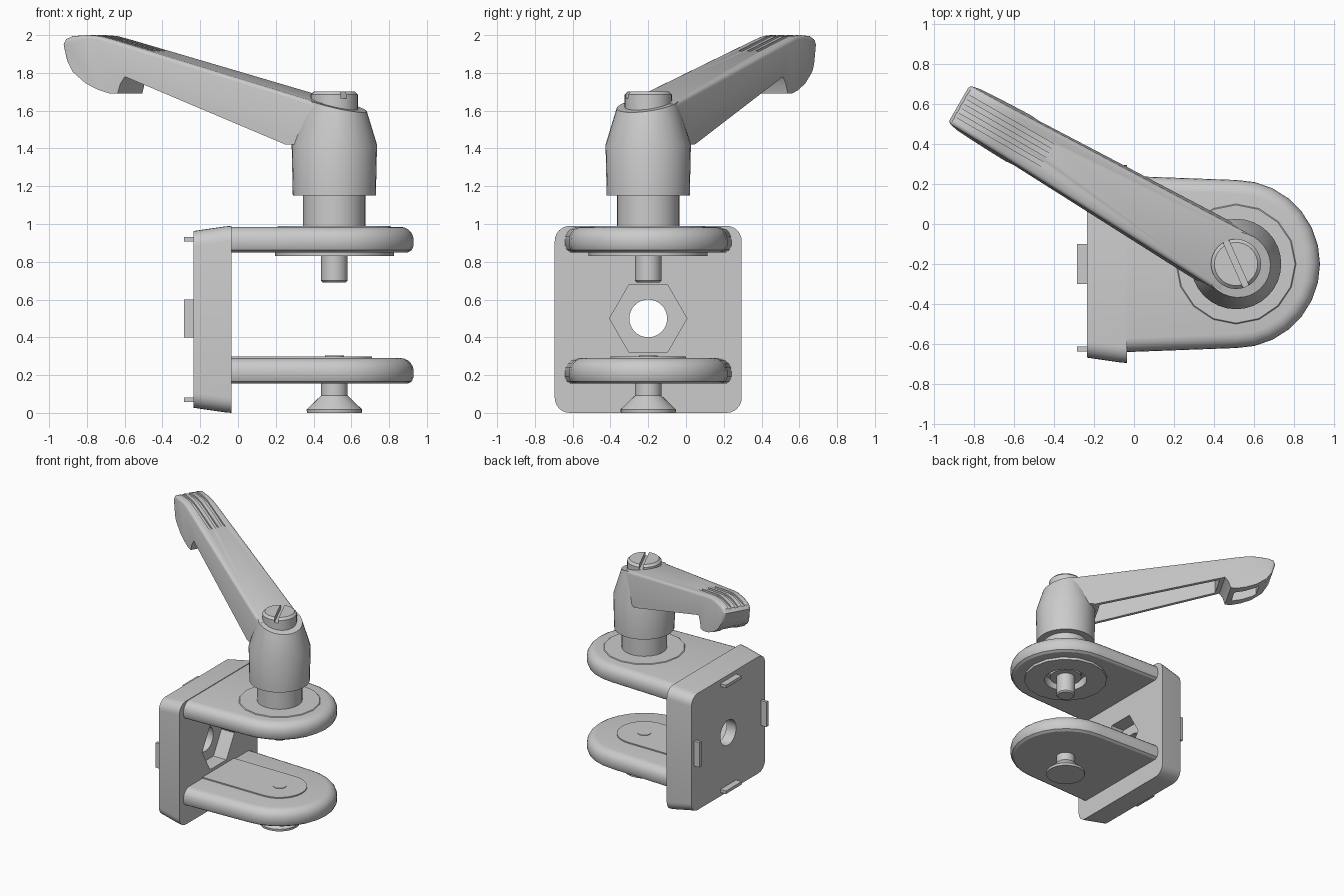
import bpy, bmesh
from math import pi, sin, cos, radians
from mathutils import Vector

if "Cube" in bpy.data.objects:
    bpy.data.objects.remove(bpy.data.objects["Cube"])

CX, CY = 0.51, -0.2            # clamp axis
PY, PZ = -0.2, 0.495           # plate centre
U = Vector((cos(radians(150)), sin(radians(150)), 0))   # lever direction
N = Vector((-U.y, U.x, 0))     # lever sideways direction


def finish(name, bm):
    bmesh.ops.recalc_face_normals(bm, faces=bm.faces)
    me = bpy.data.meshes.new(name)
    bm.to_mesh(me)
    bm.free()
    ob = bpy.data.objects.new(name, me)
    bpy.context.collection.objects.link(ob)
    return ob


def skin(rings):
    bm = bmesh.new()
    vs = [[bm.verts.new(p) for p in r] for r in rings]
    n = len(vs[0])
    for a, b in zip(vs, vs[1:]):
        for i in range(n):
            j = (i + 1) % n
            bm.faces.new((a[i], a[j], b[j], b[i]))
    bm.faces.new(vs[0])
    bm.faces.new(vs[-1])
    return bm, vs


def loft(name, rings):
    return finish(name, skin(rings)[0])


def lathe(name, prof, n=32):
    return loft(name, [[(CX + r * cos(2 * pi * i / n), CY + r * sin(2 * pi * i / n), z)
                        for i in range(n)] for r, z in prof])


def across(name, r, x0, x1, n):
    """Prism or cylinder along x through the plate centre."""
    return loft(name, [[(x, PY + r * cos(2 * pi * i / n), 0.5 + r * sin(2 * pi * i / n))
                        for i in range(n)] for x in (x0, x1)])


def box(name, x0, x1, y0, y1, z0, z1):
    return loft(name, [[(x0, y0, z), (x1, y0, z), (x1, y1, z), (x0, y1, z)] for z in (z0, z1)])


def prism(name, prof, hw, off=0, rounded=None):
    """Side profile (s, z) in the lever's plane, widened sideways by hw(s, z)."""
    rings = [[Vector((CX, CY, z)) + U * s + N * (off + k * hw(s, z)) for s, z in prof]
             for k in (-1, 1)]
    bm, vs = skin(rings)
    if rounded:
        edges = [bm.edges.get((v[i], v[i + 1])) for v in vs for i in range(*rounded)]
        bmesh.ops.recalc_face_normals(bm, faces=bm.faces)
        bmesh.ops.bevel(bm, geom=edges, offset=0.02, segments=3, profile=0.5, affect='EDGES')
    return finish(name, bm)


def cut(ob, *cutters):
    for c in cutters:
        m = ob.modifiers.new("cut", 'BOOLEAN')
        m.operation, m.solver, m.object = 'DIFFERENCE', 'EXACT', c
        bpy.context.view_layer.objects.active = ob
        bpy.ops.object.modifier_apply(modifier=m.name)
        bpy.data.objects.remove(c)


# Mounting plate: rounded square, slightly tapered to the back
def plate_ring(x, h, r=0.08, k=6):
    pts = []
    for q in range(4):
        a0 = q * pi / 2
        sy, sz = [(1, 1), (-1, 1), (-1, -1), (1, -1)][q]
        for i in range(k + 1):
            a = a0 + i * pi / 2 / k
            pts.append((x, PY + sy * (h - r) + r * cos(a), PZ + sz * (h - r) + r * sin(a)))
    return pts


plate = loft("mounting_plate", [plate_ring(-0.235, 0.468), plate_ring(-0.07, 0.492),
                                plate_ring(-0.035, 0.495)])
cut(plate, across("hex_cutter", 0.205, -0.15, 0.1, 6), across("hole_cutter", 0.1, -0.4, 0.1, 32))

# Locating tabs on the back of the plate
for k, side in ((-1, "a"), (1, "b")):
    c = PZ + k * 0.425
    box("tab_vertical_" + side, -0.285, -0.22, PY - 0.1, PY + 0.1, c - 0.012, c + 0.012)
    c = PY + k * 0.425
    box("tab_side_" + side, -0.285, -0.22, c - 0.012, c + 0.012, 0.4, 0.6)


# Clamp arms: tapered tongue with a round end and rounded rim
def tongue(inset, z, w0=0.44, r=0.42, k=14):
    pts = [(-0.08, CY - w0 + inset, z), (-0.03, CY - w0 + inset, z)]
    for i in range(k + 1):
        a = -pi / 2 + pi * i / k
        pts.append((CX + (r - inset) * cos(a), CY + (r - inset) * sin(a), z))
    return pts + [(-0.03, CY + w0 - inset, z), (-0.08, CY + w0 - inset, z)]


def arm(name, zb, zt):
    rim = [(0.03, zb), (0.01, zb + 0.012), (0, zb + 0.035)]
    rim += [(0.07 * (1 - cos(a)), zt - 0.07 + 0.07 * sin(a))
            for a in [i * pi / 10 for i in range(6)]]
    return loft(name, [tongue(i, z) for i, z in rim])


upper = arm("upper_arm", 0.85, 0.985)
arm("lower_arm", 0.155, 0.29)
loft("lower_pad", [tongue(0, z, 0.2, 0.2) for z in (0.28, 0.299)])
lathe("pad_button", [(0.05, 0.28), (0.05, 0.303)], 16)

# Discs around the clamp axis
lathe("upper_disc", [(0.3, 0.97), (0.3, 0.985), (0.295, 0.99)], 16)
under = lathe("under_disc", [(0.315, 0.83), (0.315, 0.87)], 16)
cut(under, lathe("c1", [(0.16, 0.7), (0.16, 0.9)]))
cut(upper, lathe("c2", [(0.16, 0.7), (0.16, 0.9)]))
lathe("under_collar", [(0.12, 0.85), (0.12, 0.92)])

# Threaded shaft, collar and lower screw
lathe("clamp_shaft", [(0.06, 0.69), (0.07, 0.70), (0.07, 0.95)])
lathe("collar", [(0.165, 0.95), (0.165, 1.2)])
lathe("lower_screw", [(0.145, 0), (0.147, 0.018), (0.07, 0.092), (0.07, 0.2)])


# Lever hub with sloping top
def top(s):
    return 1.69 + (s - 0.2) * 0.26


hub = lathe("lever_hub", [(0.22, 1.15), (0.226, 1.42), (0.165, 1.62), (0.14, 1.78)])
cut(hub, prism("hub_cutter", [(-0.5, top(-0.5) - 0.002), (0.5, top(0.5) - 0.002), (0.5, 2.2), (-0.5, 2.2)],
               lambda s, z: 0.4))


# Lever arm with hooked grip
def width(s, z):
    return 0.162 - 0.0228 * s - 0.05 * (z - 1.64)


profile = [(0, 1.42), (0.2, 1.42), (1.207, 1.78), (1.235, 1.74), (1.25, 1.69), (1.295, 1.69),
           (1.37, 1.71), (1.45, 1.745), (1.53, 1.805), (1.58, 1.88), (1.6, 1.95), (1.585, 1.98),
           (1.545, 1.995), (1.45, 2.0), (1.38, 1.995), (1.3, 1.976), (0, top(0))]
lever = prism("lever_arm", profile, width, rounded=(9, 16))
channel = [(0.24, 1.3), (1.17, 1.6), (1.17, top(1.17) - 0.05), (0.24, top(0.24) - 0.05)]
pocket = [(1.29, 1.6), (1.48, 1.6), (1.48, 1.87), (1.29, 1.87)]
cut(lever, prism("channel_cutter", channel, lambda s, z: width(s, z) - 0.03),
    prism("pocket_cutter", pocket, lambda s, z: 0.065))
groove = [(1.07, top(1.07) + 0.001), (1.1, top(1.1) - 0.014), (1.3, 1.962), (1.38, 1.981),
          (1.45, 1.986), (1.65, 1.97), (1.65, 2.1), (1.07, 2.1)]
for off in (-0.052, 0, 0.052):
    cut(lever, prism("groove_cutter", groove, lambda s, z: 0.012, off))

# Slotted screw in the hub
screw = lathe("hub_screw", [(0.125, 1.5), (0.125, 1.685), (0.108, 1.702)])
slot = box("slot_cutter", -0.2, 0.2, -0.015, 0.015, 1.665, 1.8)
slot.location = (CX, CY, 0)
slot.rotation_euler.z = radians(114)
bpy.context.view_layer.update()
cut(screw, slot)

# Smooth shading with sharp edges kept
bpy.ops.object.select_all(action='SELECT')
bpy.ops.object.shade_smooth_by_angle(angle=radians(30))
